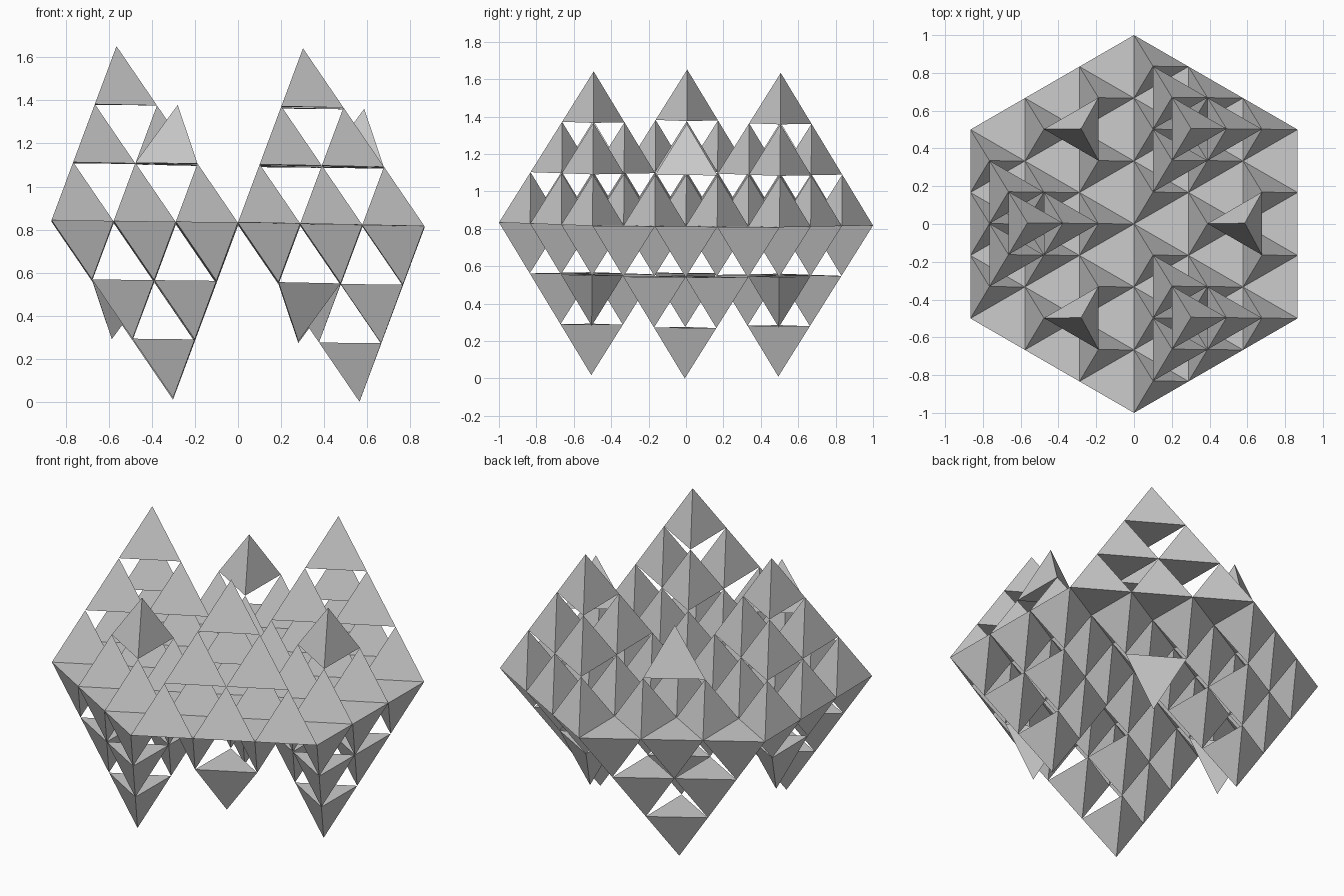
import bpy, bmesh
from math import sqrt, pi, cos, sin
from mathutils import Vector, Matrix

if "Cube" in bpy.data.objects:
    bpy.data.objects.remove(bpy.data.objects["Cube"])

R = 1 / sqrt(3)             # circumradius of a unit triangle
H = sqrt(2 / 3) / 3         # height of one small tetrahedron
TILT = Matrix.Rotation(0.016, 4, 'Y') @ Matrix.Rotation(-0.008, 4, 'X')
LIFT = Matrix.Translation((0, 0, 0.826))
FLIP = Matrix.Rotation(pi, 4, 'Y')


def polar(deg, r=R):
    a = deg * pi / 180
    return Vector((r * cos(a), r * sin(a), 0))


def corners(deg):
    return [polar(deg + k * 120) for k in range(3)]


def tetra(bm, c, deg):
    # small upright tetrahedron, base centre c, one corner pointing to deg
    b = [bm.verts.new(c + v / 3) for v in corners(deg)]
    top = bm.verts.new(c + Vector((0, 0, H)))
    bm.faces.new(b[::-1])
    for i in range(3):
        bm.faces.new((b[i], b[(i + 1) % 3], top))


def stacked_pyramid(bm, c):
    # 6 + 3 + 1 small tetrahedra stacked into a big one
    v = corners(0)
    for layer in range(3):
        n = 2 - layer
        for i in range(n + 1):
            for j in range(n + 1 - i):
                off = (v[0] * i + v[1] * j + v[2] * (n - i - j)) / 3
                tetra(bm, c + off + Vector((0, 0, layer * H)), 0)


def valley_cluster(bm, c):
    # three low tetrahedra carrying a fourth one turned round
    for w in corners(180):
        tetra(bm, c + w / 3, 0)
    tetra(bm, c + Vector((0, 0, H)), 180)


def part(name, build, c, side):
    bm = bmesh.new()
    build(bm, c)
    bm.transform(LIFT @ TILT @ side)
    me = bpy.data.meshes.new(name)
    bm.to_mesh(me)
    bm.free()
    bpy.context.collection.objects.link(bpy.data.objects.new(name, me))


# upper half, then the same half turned over for the lower side
for label, side in (("upper", Matrix.Identity(4)), ("lower", FLIP)):
    for k in range(3):
        part(f"{label}_pyramid_{k + 1}", stacked_pyramid, polar(180 + 120 * k), side)
        part(f"{label}_cluster_{k + 1}", valley_cluster, polar(120 * k), side)
